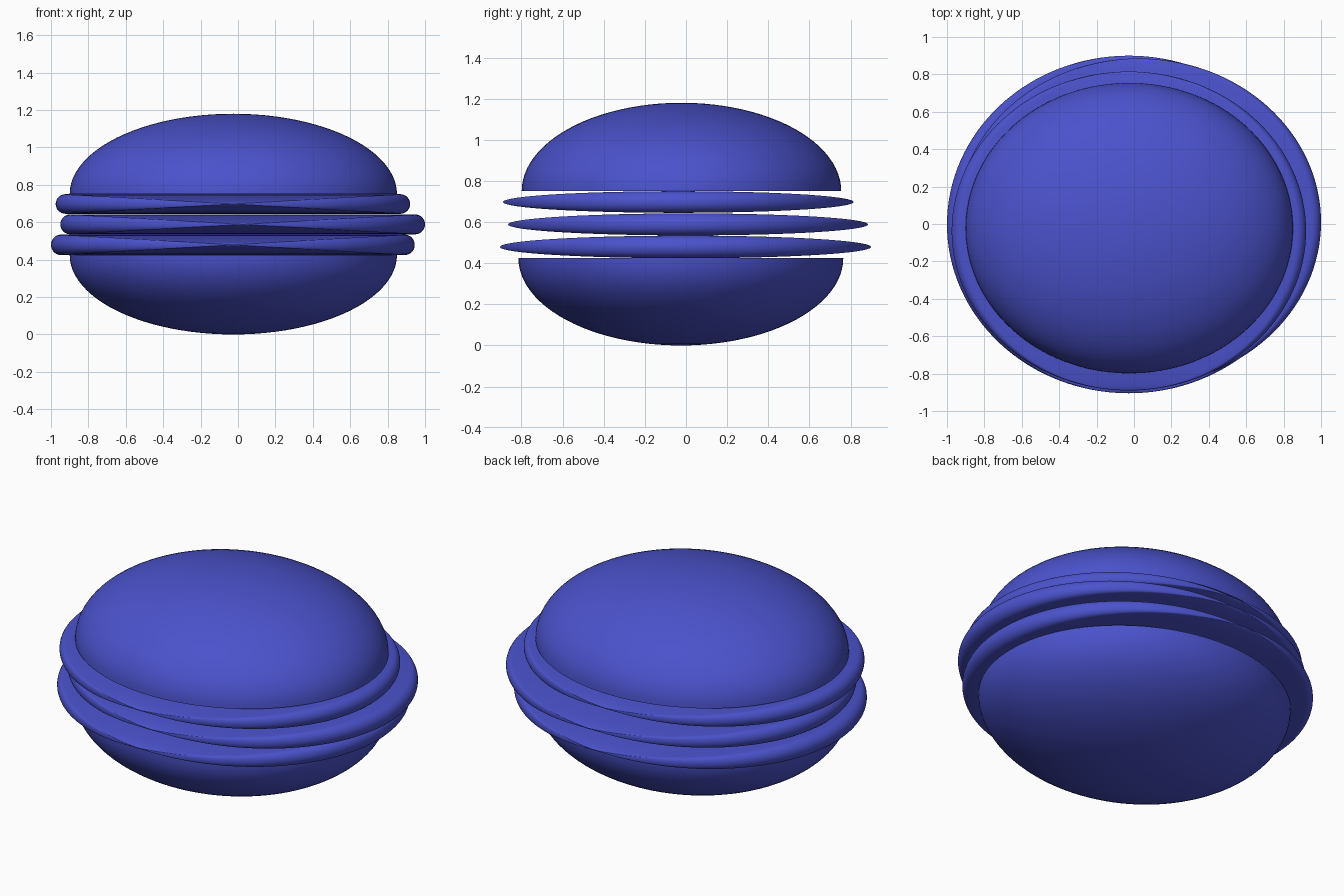
import bpy, bmesh
from math import sin, cos, pi, sqrt

if "Cube" in bpy.data.objects:
    bpy.data.objects.remove(bpy.data.objects["Cube"])

blue = bpy.data.materials.new("blue")
blue.diffuse_color = (0.07, 0.085, 0.6, 1)
blue.use_nodes = True
blue.node_tree.nodes["Principled BSDF"].inputs["Base Color"].default_value = blue.diffuse_color


def finish(name, bm, angle=0.8):
    bmesh.ops.recalc_face_normals(bm, faces=bm.faces)
    me = bpy.data.meshes.new(name)
    bm.to_mesh(me)
    bm.free()
    ob = bpy.data.objects.new(name, me)
    bpy.context.collection.objects.link(ob)
    me.materials.append(blue)
    bpy.ops.object.select_all(action='DESELECT')
    ob.select_set(True)
    bpy.context.view_layer.objects.active = ob
    bpy.ops.object.shade_smooth_by_angle(angle=angle)
    return ob


def skin(bm, rings):
    n = len(rings[0])
    for a, b in zip(rings, rings[1:]):
        for i in range(n):
            j = (i + 1) % n
            bm.faces.new((a[i], a[j], b[j], b[i]))


def tip(bm, ring, co):
    v = bm.verts.new(co)
    for i in range(len(ring)):
        bm.faces.new((ring[i], ring[(i + 1) % len(ring)], v))


def dome(name, x, y, rx, ry, z_rim, z_tip, n=96, m=24):
    # half ellipsoid closed by a flat base
    bm = bmesh.new()
    rings = []
    for k in range(m):
        t = k / m * pi / 2
        z = z_rim + (z_tip - z_rim) * sin(t)
        rings.append([bm.verts.new((x + rx * cos(t) * cos(2 * pi * i / n),
                                    y + ry * cos(t) * sin(2 * pi * i / n), z)) for i in range(n)])
    skin(bm, rings)
    tip(bm, rings[-1], (x, y, z_tip))
    bm.faces.new(rings[0])
    finish(name, bm)


def lens_disc(name, x0, x1, y0, y1, z0, z1, m=64, q=14, s=24):
    # capsule section across x, shrinking elliptically towards both y ends
    cx, cy, cz = (x0 + x1) / 2, (y0 + y1) / 2, (z0 + z1) / 2
    a, b, r = (x1 - x0) / 2, (y1 - y0) / 2, (z1 - z0) / 2
    flat = a - r
    prof = []
    for side in (1, -1):
        for k in range(q + 1):
            t = -pi / 2 + pi * k / q
            prof.append((side * (flat + r * cos(t)), side * r * sin(t)))
        for k in range(1, s):
            prof.append((side * flat * (1 - 2 * k / s), side * r))
    bm = bmesh.new()
    rings = []
    for k in range(1, m):
        t = pi * k / m
        rings.append([bm.verts.new((cx + px * sin(t), cy - b * cos(t), cz + pz * sin(t)))
                      for px, pz in prof])
    skin(bm, rings)
    tip(bm, rings[0], (cx, y0, cz))
    tip(bm, rings[-1], (cx, y1, cz))
    finish(name, bm, 1.2)


# outer shells
dome("bottom_shell", -0.025, -0.025, 0.875, 0.79, 0.425, 0.0)
dome("top_shell", -0.025, -0.022, 0.875, 0.777, 0.75, 1.18)

# three staggered filling layers
lens_disc("lower_layer", -1.0, 0.945, -0.905, 0.90, 0.424, 0.534)
lens_disc("middle_layer", -0.95, 1.0, -0.865, 0.885, 0.535, 0.642)
lens_disc("upper_layer", -0.975, 0.92, -0.89, 0.815, 0.645, 0.75)
